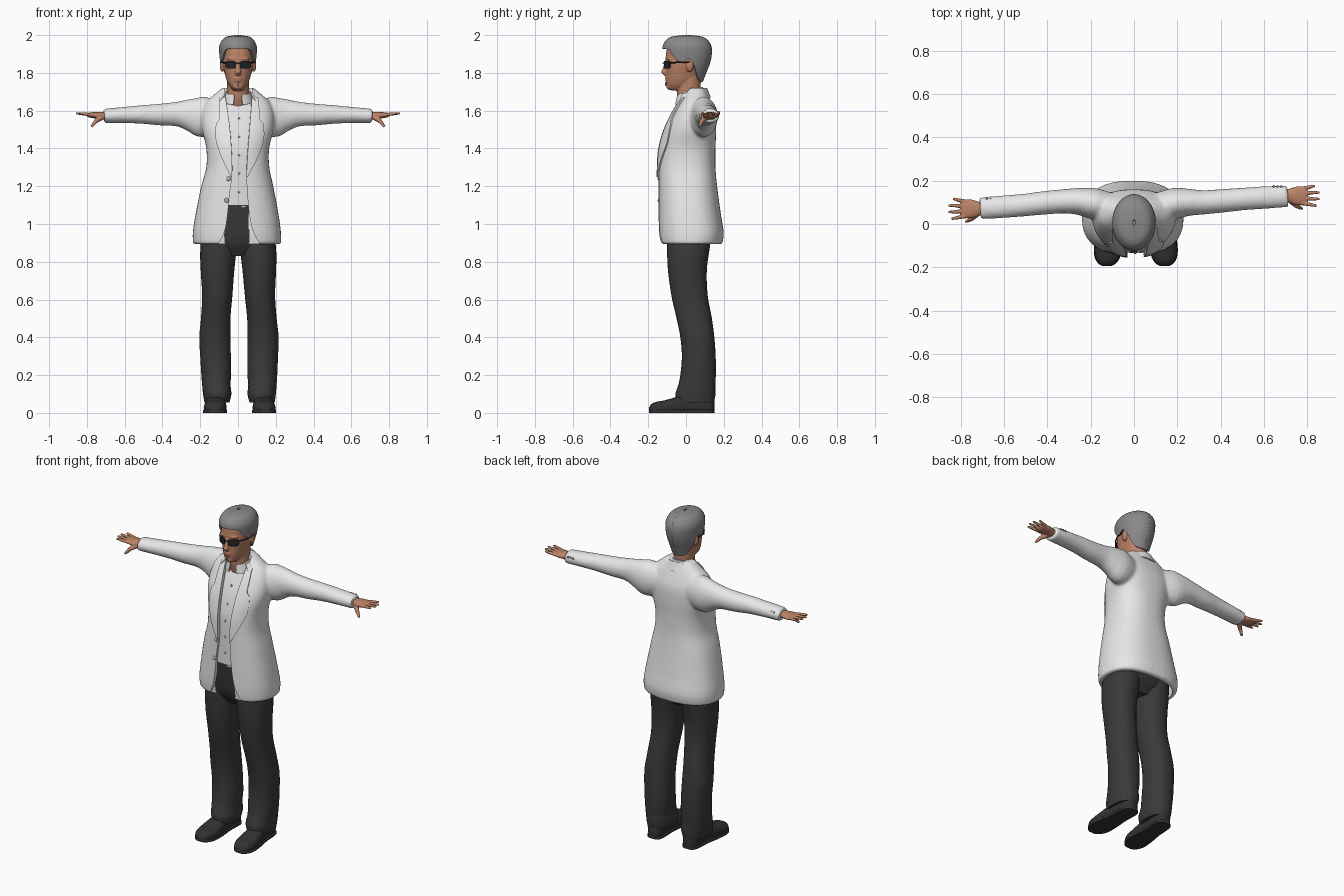
import bpy, bmesh, math
from mathutils import Vector, Matrix
from mathutils.bvhtree import BVHTree

if "Cube" in bpy.data.objects:
    bpy.data.objects.remove(bpy.data.objects["Cube"])


def mat(name, *c):
    m = bpy.data.materials.new(name)
    m.diffuse_color = (*c, 1)
    m.use_nodes = True
    m.node_tree.nodes["Principled BSDF"].inputs["Base Color"].default_value = m.diffuse_color
    return m


WHITE = mat("white cloth", .8, .8, .8)
SHIRT = mat("shirt cloth", .76, .76, .76)
DARK = mat("charcoal cloth", .042, .042, .042)
SHOE = mat("black leather", .032, .032, .032)
SKIN = mat("skin", .5, .225, .135)
HAIR = mat("grey hair", .25, .25, .25)
GLASS = mat("dark glass", .015, .017, .02)
BUTTON = mat("button grey", .45, .45, .45)


def at(tab, t):
    """Smooth interpolation of table rows keyed by their first value."""
    n = len(tab)
    t = min(max(t, tab[0][0]), tab[-1][0])
    i = max(j for j in range(n - 1) if tab[j][0] <= t)
    a, b = tab[i], tab[i + 1]
    h = b[0] - a[0]
    u = (t - a[0]) / h

    def slope(j, k):
        p, q = tab[max(j - 1, 0)], tab[min(j + 1, n - 1)]
        return (q[k] - p[k]) / (q[0] - p[0]) * h
    return [(1 + 2*u)*(1-u)**2*a[k] + u*(1-u)**2*slope(i, k)
            + u*u*(3-2*u)*b[k] + u*u*(u-1)*slope(i+1, k) for k in range(1, len(a))]


def steps(a, b, n):
    return [a + (b - a) * i / (n - 1) for i in range(n)]


def to_object(name, bm, material):
    bmesh.ops.recalc_face_normals(bm, faces=bm.faces)
    me = bpy.data.meshes.new(name)
    bm.to_mesh(me)
    bm.free()
    me.materials.append(material)
    ob = bpy.data.objects.new(name, me)
    bpy.context.collection.objects.link(ob)
    return ob


def skin_rings(name, rings, material, closed=True):
    """Bridge rings; closed ones are capped, open ones form a sheet."""
    bm = bmesh.new()
    vs = [[bm.verts.new(p) for p in r] for r in rings]
    n = len(rings[0])
    for a, b in zip(vs, vs[1:]):
        for i in range(n if closed else n - 1):
            j = (i + 1) % n
            bm.faces.new((a[i], a[j], b[j], b[i]))
    if closed:
        bm.faces.new(vs[0])
        bm.faces.new(vs[-1])
    return to_object(name, bm, material)


def oval(cx, cy, rx, ry, p=2.4, n=40):
    out = []
    for i in range(n):
        c, s = math.cos(2*math.pi*i/n), math.sin(2*math.pi*i/n)
        out.append((cx + rx*math.copysign(abs(c)**(2/p), c), cy + ry*math.copysign(abs(s)**(2/p), s)))
    return out


def loft(name, tab, z0, z1, material, inset=0, count=30, p=2.4, shift=lambda z: 0):
    rings = []
    for z in steps(z0, z1, count):
        xl, xr, yf, yb = at(tab, z)
        o = oval((xl+xr)/2 + shift(z), (yf+yb)/2, (xr-xl)/2-inset, (yb-yf)/2-inset, p)
        rings.append([(x, y, z) for x, y in o])
    return skin_rings(name, rings, material)


def tube(name, pts, material, ref=(0, 0, 1), n=16):
    """pts: (x, y, z, side radius, up radius)"""
    rings = []
    for i, q in enumerate(pts):
        t = Vector(pts[min(i+1, len(pts)-1)][:3]) - Vector(pts[max(i-1, 0)][:3])
        t.normalize()
        side = t.cross(Vector(ref)).normalized()
        up = side.cross(t)
        rings.append([Vector(q[:3]) + side*a + up*b for a, b in oval(0, 0, q[3], q[4], 2, n)])
    return skin_rings(name, rings, material)


def ball(name, loc, size, material):
    bm = bmesh.new()
    bmesh.ops.create_uvsphere(bm, u_segments=16, v_segments=10, radius=1,
                              matrix=Matrix.Translation(loc) @ Matrix.Diagonal((*size, 1)))
    return to_object(name, bm, material)


def bake(ob):
    bpy.context.view_layer.update()
    dg = bpy.context.evaluated_depsgraph_get()
    me = bpy.data.meshes.new_from_object(ob.evaluated_get(dg))
    ob.modifiers.clear()
    ob.data = me


def fuse(name, parts, voxel, material, smooth):
    bm = bmesh.new()
    for o in parts:
        bm.from_mesh(o.data)
        bpy.data.objects.remove(o)
    ob = to_object(name, bm, material)
    r = ob.modifiers.new("remesh", 'REMESH')
    r.mode, r.voxel_size = 'VOXEL', voxel
    s = ob.modifiers.new("smooth", 'SMOOTH')
    s.factor, s.iterations = .5, smooth
    bake(ob)
    return ob


def thicken(ob, t):
    m = ob.modifiers.new("thickness", 'SOLIDIFY')
    m.thickness, m.offset = t, 0
    bake(ob)


# Jacket: torso and sleeves fused, then the front opening and hollow hem are cut
TORSO = [(.895, -.238, .228, -.14, .192), (.95, -.24, .228, -.146, .2), (1.05, -.225, .215, -.147, .185),
         (1.2, -.195, .187, -.147, .165), (1.3, -.168, .166, -.147, .156), (1.4, -.168, .165, -.14, .156),
         (1.5, -.19, .188, -.112, .16), (1.58, -.19, .19, -.075, .156), (1.65, -.165, .165, -.035, .132),
         (1.69, -.12, .12, -.01, .115), (1.72, -.085, .085, .0, .1)]
SLEEVE = [(.1, .075, .075, 1.57, .065, .085), (.19, .095, .095, 1.567, .072, .108),
          (.25, .104, .1, 1.577, .063, .088), (.32, .105, .1, 1.582, .056, .066),
          (.42, .097, .108, 1.579, .054, .057), (.5, .088, .115, 1.58, .052, .05),
          (.6, .08, .122, 1.577, .052, .043), (.71, .072, .128, 1.572, .05, .038)]
parts = [loft("torso", TORSO, .893, 1.72, WHITE, count=50)]
for s in (-1, 1):
    pts = []
    for x in steps(.1, .71, 26):
        yl, yr, z, ry, rz = at(SLEEVE, x)
        pts.append((s*x, yl if s < 0 else yr, z, ry, rz))
    parts.append(tube("sleeve", pts, WHITE, n=28))
jacket = fuse("jacket", parts, .009, WHITE, 5)
tree = BVHTree.FromPolygons([v.co for v in jacket.data.vertices], [p.vertices[:] for p in jacket.data.polygons])


def front(x, z):
    hit = tree.ray_cast(Vector((x, -2, z)), Vector((0, 1, 0)))[0]
    return hit.y if hit else at(TORSO, z)[2]


OPENING = [(.86, -.13, .14), (.92, -.088, .1), (.97, -.068, .077), (1.05, -.055, .06), (1.15, -.045, .05),
           (1.25, -.032, .045), (1.35, -.032, .049), (1.5, -.042, .06), (1.6, -.055, .068), (1.76, -.08, .08)]
rings = []
for z in steps(.86, 1.76, 40):
    l, r = at(OPENING, z)
    y = at(TORSO, z)[2] + .028
    rings.append([(l, -.5, z), (r, -.5, z), (r, y, z), (l, y, z)])
cutters = [skin_rings("opening_cutter", rings, WHITE),
           loft("hollow_cutter", TORSO, .85, 1.09, WHITE, inset=.024)]
for c in cutters:
    c.hide_render = True
    b = jacket.modifiers.new("cut", 'BOOLEAN')
    b.operation, b.object, b.solver = 'DIFFERENCE', c, 'EXACT'
bake(jacket)
for c in cutters:
    bpy.data.objects.remove(c)

# Lapels laid on the jacket front
WIDTH = [(1.25, .006), (1.33, .045), (1.44, .078), (1.53, .07), (1.55, .052), (1.6, .045), (1.68, .03)]
for s, name in ((-1, "left_lapel"), (1, "right_lapel")):
    rows = []
    for z in steps(1.25, 1.67, 28):
        edge, w = at(OPENING, z)[0 if s < 0 else 1], at(WIDTH, z)[0]
        rows.append([(x, front(x, z) - .005, z) for x in steps(edge, edge + s*w, 7)])
    thicken(skin_rings(name, rows, WHITE, closed=False), .008)


# Collars: bands round the neck, open at the front
def collar(name, gap, cy, top, bottom, material):
    rows = []
    for u in steps(0, 1, 5):
        rx, ry, zf, zb = [a + (b - a)*u for a, b in zip(top, bottom)]
        rows.append([(rx*math.sin(a), cy - ry*math.cos(a), zf + (zb-zf)*(1-math.cos(a))/2)
                     for a in steps(gap, 2*math.pi - gap, 37)])
    thicken(skin_rings(name, rows, material, closed=False), .007)


collar("shirt_collar", .3, .02, (.063, .067, 1.68, 1.725), (.08, .077, 1.63, 1.67), SHIRT)
collar("jacket_collar", .9, .03, (.083, .078, 1.68, 1.72), (.115, .098, 1.65, 1.67), WHITE)

# Shirt, buttons and buckle
loft("shirt", TORSO, 1.1, 1.68, SHIRT, inset=.014)
for z in steps(1.17, 1.56, 5):
    ball("shirt_button", (.005, at(TORSO, z)[2] + .013, z), (.006, .004, .006), BUTTON)
for x, z in ((-.05, 1.24), (-.06, 1.125)):
    ball("jacket_button", (x, front(x, z), z), (.012, .006, .012), BUTTON)
for s, y in ((-1, .116), (1, .174)):
    for x in (.645, .662, .679):
        ball("cuff_button", (s*x, y, 1.592), (.006, .005, .006), BUTTON)
ball("belt_buckle", (.03, -.128, 1.092), (.016, .005, .007), BUTTON)

# Trousers
PELVIS = [(.83, -.1, .1, -.06, .08), (.9, -.185, .185, -.1, .13), (1., -.19, .185, -.118, .145),
          (1.105, -.19, .18, -.128, .15)]
loft("trouser_seat", PELVIS, .83, 1.105, DARK)
LEG = [(.055, .045, .178, -.05, .148), (.1, .035, .185, -.056, .156), (.15, .04, .19, -.04, .155),
       (.2, .036, .194, -.03, .158), (.3, .038, .2, -.022, .157), (.4, .04, .205, -.03, .15),
       (.5, .04, .196, -.05, .137), (.62, .03, .19, -.077, .115), (.75, .02, .197, -.095, .11),
       (.85, .01, .2, -.1, .122), (.97, .002, .19, -.1, .14)]
for s, name in ((-1, "left_trouser_leg"), (1, "right_trouser_leg")):
    tab = [(z, *sorted((s*a, s*b)), f, k) for z, a, b, f, k in LEG]
    loft(name, tab, .055, .97, DARK, count=50, p=2.2, shift=lambda z: .017*(1-z) if s > 0 else 0)

# Shoes: flat-bottomed sections along y, with a thin sole
FOOT = [(-.195, .015, .03), (-.185, .034, .046), (-.16, .052, .058), (-.12, .06, .065), (-.05, .056, .085),
        (.02, .047, .11), (.1, .045, .11), (.135, .038, .1), (.15, .02, .07)]
for s, side, toe, heel in ((-1, "left", -.125, -.11), (1, "right", .142, .125)):
    for part in ("shoe", "sole"):
        rings = []
        for y in steps(-.195, .15, 36):
            w, h = at(FOOT, y)
            cx = heel + (toe - heel)*(.15 - y)/.345
            if part == "sole":
                w, h = w + .004, .018
            rings.append([(x, y, max(z, 0)) for x, z in oval(cx, h*.4, w, h*.6, 2.4 if part == "shoe" else 6, 28)])
        skin_rings(side + "_" + part, rings, SHOE)

# Hands
for s, name, cy in ((-1, "left_hand", .07), (1, "right_hand", .13)):
    parts = [tube("palm", [(s*x, cy, z, a, b) for x, z, a, b in (
        (.67, 1.572, .03, .024), (.71, 1.573, .031, .021), (.75, 1.575, .044, .018),
        (.785, 1.577, .045, .014), (.8, 1.578, .032, .009))], SKIN)]
    for j, tip in enumerate((.843, .858, .857, .835)):
        v, w = cy - .033 + .022*j, cy - .046 + .031*j
        parts.append(tube("finger", [(s*.77, v, 1.577, .0095, .0095), (s*.81, (v+w)/2, 1.582, .009, .009),
                                     (s*tip, w, 1.586, .006, .006)], SKIN))
    parts.append(tube("thumb", [(s*.715, cy-.015, 1.567, .015, .014), (s*.75, cy-.045, 1.547, .012, .012),
                                (s*.776, cy-.06, 1.515, .007, .007)], SKIN))
    fuse(name, parts, .004, SKIN, 3)

# Head: skull, neck, nose, mouth, chin and ears fused
HEAD = [(1.708, -.025, .025, -.088, -.01), (1.73, -.045, .045, -.1, .03), (1.76, -.06, .06, -.104, .06),
        (1.8, -.071, .071, -.105, .085), (1.85, -.081, .081, -.106, .105), (1.9, -.083, .083, -.106, .117),
        (1.94, -.08, .08, -.096, .11), (1.97, -.062, .062, -.07, .085), (1.985, -.03, .03, -.03, .05)]
NECK = [(1.6, -.058, .058, -.03, .08), (1.68, -.057, .057, -.047, .076), (1.78, -.06, .06, -.04, .08)]
parts = [loft("skull", HEAD, 1.708, 1.985, SKIN, p=2.2), loft("neck", NECK, 1.6, 1.78, SKIN, p=2),
         tube("nose", [(0, -.098, 1.87, .009, .01), (0, -.109, 1.83, .011, .012), (0, -.118, 1.803, .016, .015),
                       (0, -.106, 1.788, .014, .008)], SKIN, ref=(0, -1, 0)),
         ball("upper_lip", (0, -.102, 1.772), (.024, .011, .006), SKIN),
         ball("lower_lip", (0, -.1, 1.76), (.02, .011, .006), SKIN),
         ball("chin", (0, -.09, 1.728), (.026, .015, .016), SKIN),
         ball("brow", (0, -.088, 1.875), (.06, .022, .01), SKIN)]
for s in (-1, 1):
    parts.append(ball("ear", (s*.084, .02, 1.84), (.013, .021, .035), SKIN))
fuse("head", parts, .005, SKIN, 3)
ball("goatee", (0, -.106, 1.742), (.006, .005, .012), HAIR)

# Hair: a cap whose lower edge follows the hairline round the head
CAP = [(1.75, .064, -.06, .083), (1.8, .078, -.1, .102), (1.85, .088, -.11, .122), (1.9, .094, -.115, .132),
       (1.94, .094, -.118, .13), (1.97, .08, -.102, .112), (1.988, .055, -.07, .08), (1.996, .005, -.005, .02)]
LINE = [(0, 1.928), (40, 1.922), (55, 1.885), (75, 1.855), (95, 1.875), (115, 1.82), (135, 1.765), (180, 1.752)]
rows = []
for u in steps(0, 1, 26):
    row = []
    for a in steps(-180, 180, 73):
        low = at(LINE, abs(a))[0]
        z = low + (1.996 - low)*(1 - (1 - u)**1.8)
        rx, yf, yb = at(CAP, z)
        x, y = oval_pt = (math.sin(math.radians(a)), -math.cos(math.radians(a)))
        row.append((rx*x, (yf+yb)/2 + (yb-yf)/2*y, z))
    rows.append(row)
thicken(skin_rings("hair", rows, HAIR, closed=False), .01)

# Sunglasses
for s, side in ((-1, "left"), (1, "right")):
    rings = [[(x, -.118 + d + 7*x*x, z) for x, z in oval(s*.038, 1.843, .028, .021, 3.5, 28)] for d in (0, .006)]
    skin_rings(side + "_lens", rings, GLASS)
    tube(side + "_temple", [(s*.063, -.088, 1.853, .003, .004), (s*.088, -.04, 1.856, .003, .004),
                            (s*.093, .02, 1.858, .003, .004)], GLASS, n=8)
tube("glasses_bridge", [(-.013, -.116, 1.85, .003, .003), (0, -.121, 1.852, .003, .003),
                        (.013, -.116, 1.85, .003, .003)], GLASS, n=8)

# Smooth shading with sharp edges kept
bpy.ops.object.select_all(action='SELECT')
bpy.context.view_layer.objects.active = jacket
bpy.ops.object.shade_smooth_by_angle(angle=math.radians(45))
